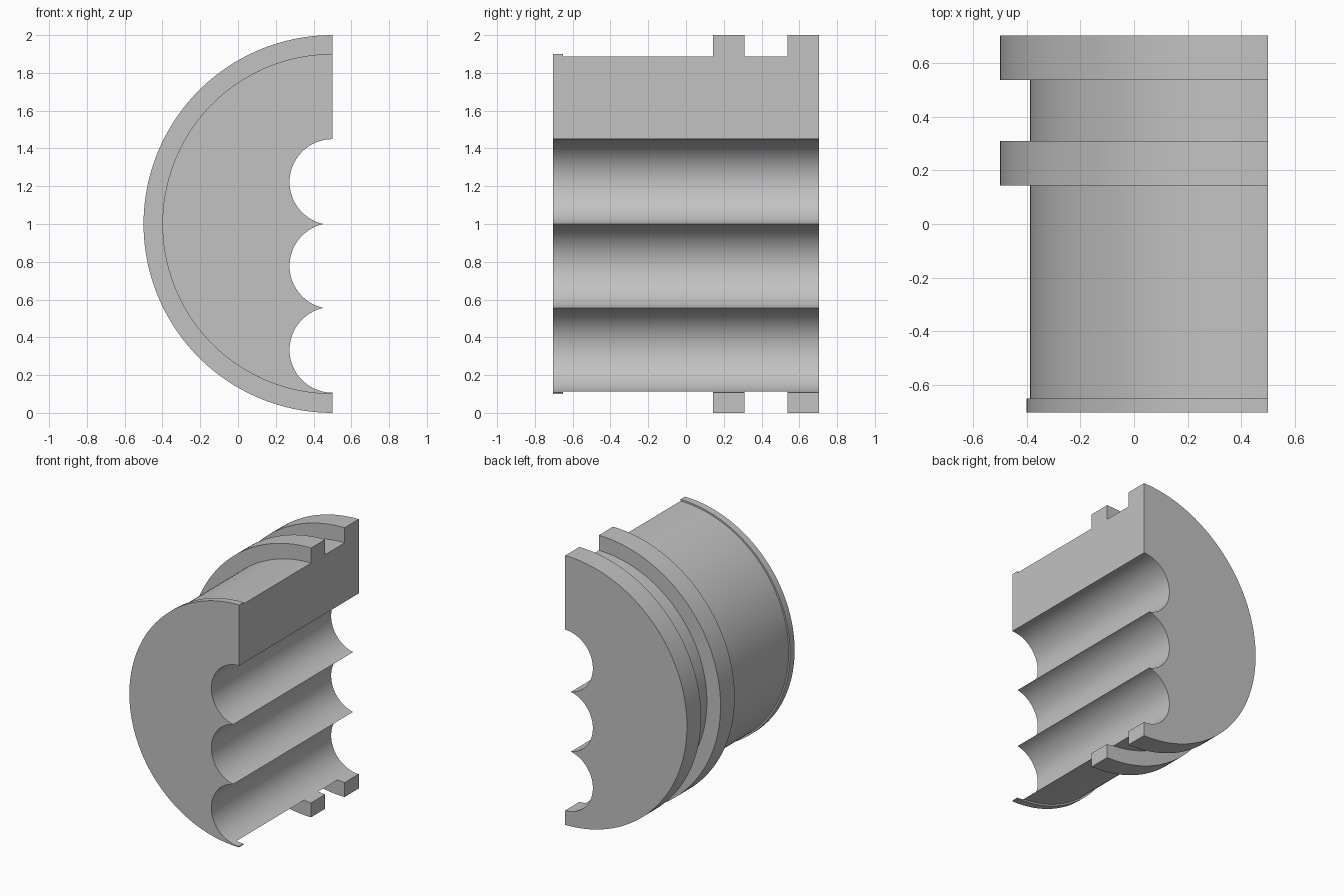
import bpy, bmesh, math
from mathutils import Matrix, Vector

if "Cube" in bpy.data.objects:
    bpy.data.objects.remove(bpy.data.objects["Cube"], do_unlink=True)

AXIS_X, AXIS_Z = 0.5, 1.0      # axis of the round body
HALF = 0.703                   # half length along y
BODY_R, LIP_R, FLANGE_R = 0.888, 0.9, 1.0
BORE_R, PITCH = 0.227, 0.444
BORE_Z = [AXIS_Z + PITCH * k for k in (-1.5, -0.5, 0.5)]
SEGMENTS = 192

grey = bpy.data.materials.new("plain grey")
grey.use_nodes = True
grey.diffuse_color = (0.54, 0.54, 0.54, 1)
grey.node_tree.nodes["Principled BSDF"].inputs["Base Color"].default_value = (0.54, 0.54, 0.54, 1)


def make_object(name, bm):
    bmesh.ops.recalc_face_normals(bm, faces=bm.faces)
    mesh = bpy.data.meshes.new(name)
    bm.to_mesh(mesh)
    bm.free()
    mesh.materials.append(grey)
    obj = bpy.data.objects.new(name, mesh)
    bpy.context.collection.objects.link(obj)
    return obj


# Round body with front lip and two flanges, turned around the y axis
sections = [(-HALF, -0.65, LIP_R), (-0.65, 0.143, BODY_R), (0.143, 0.309, FLANGE_R),
            (0.309, 0.537, BODY_R), (0.537, HALF, FLANGE_R)]
profile = [(r, y) for start, end, r in sections for y in (start, end)]
bm = bmesh.new()
rings = []
for r, y in profile:
    angles = [(i + 0.5) * math.tau / SEGMENTS for i in range(SEGMENTS)]
    rings.append([bm.verts.new((AXIS_X + r * math.cos(a), y, AXIS_Z + r * math.sin(a)))
                  for a in angles])
for a, b in zip(rings, rings[1:]):
    for i in range(SEGMENTS):
        j = (i + 1) % SEGMENTS
        bm.faces.new((a[i], a[j], b[j], b[i]))
bm.faces.new(rings[0])
bm.faces.new(rings[-1])
body = make_object("flanged_half_body", bm)

# Cutter: everything past the flat side, plus three scalloped bores
cusp = math.asin(PITCH / 2 / BORE_R)
outline = [(2, -0.5), (AXIS_X, -0.5)]
for k, z in enumerate(BORE_Z):
    start = math.pi / 2 if k == 0 else cusp
    end = math.pi / 2 if k == 2 else cusp
    steps = 48
    for i in range(steps + 1):
        if k > 0 and i == 0:
            continue               # cusp shared with the previous bore
        t = -start + (start + end) * i / steps
        outline.append((AXIS_X - BORE_R * math.cos(t), z + BORE_R * math.sin(t)))
outline += [(AXIS_X, 2.5), (2, 2.5)]
bm = bmesh.new()
face = bm.faces.new([bm.verts.new((x, -1, z)) for x, z in outline])
side = bmesh.ops.extrude_face_region(bm, geom=[face])["geom"]
bmesh.ops.translate(bm, vec=(0, 2, 0),
                    verts=[v for v in side if isinstance(v, bmesh.types.BMVert)])
cutter = make_object("bore_cutter", bm)
cutter.hide_render = True

# Apply the cut, then drop the cutter
bpy.ops.object.select_all(action="DESELECT")
body.select_set(True)
bpy.context.view_layer.objects.active = body
cut = body.modifiers.new("bores", "BOOLEAN")
cut.operation, cut.solver, cut.object = "DIFFERENCE", "EXACT", cutter
bpy.ops.object.modifier_apply(modifier=cut.name)
bpy.data.objects.remove(cutter, do_unlink=True)
bpy.ops.object.shade_smooth_by_angle(angle=math.radians(25))
